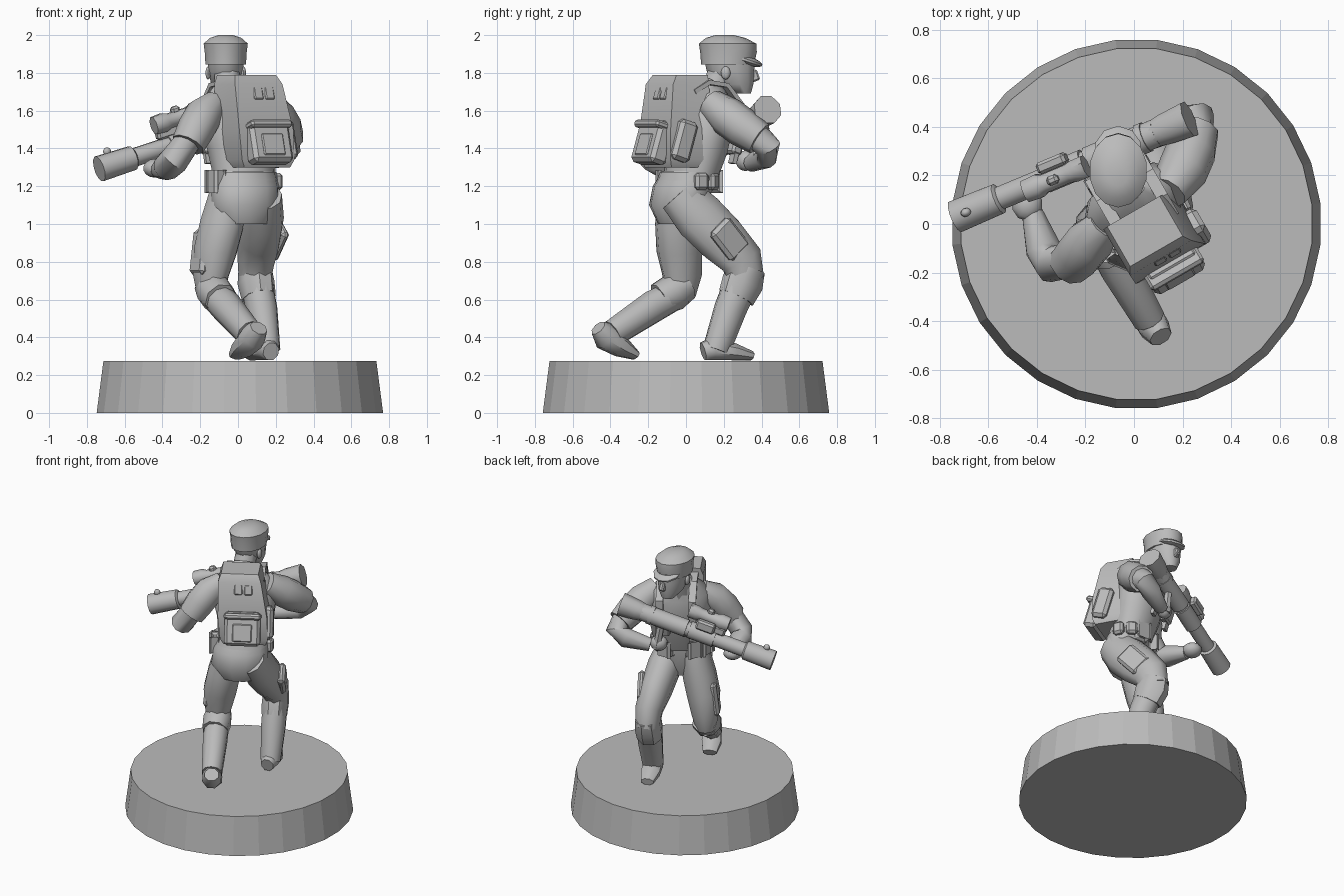
import bpy, bmesh, math
from mathutils import Vector, Matrix

grey = bpy.data.materials.new("mid grey")
grey.diffuse_color = (0.5, 0.5, 0.5, 1)

TURN = Matrix.Rotation(math.radians(30), 3, 'Z')          # torso heading
LEAN = TURN @ Matrix.Rotation(math.radians(-17), 3, 'X')  # torso heading plus forward lean
SIDE = TURN @ Vector((1, 0, 0))
X, Z = Vector((1, 0, 0)), Vector((0, 0, 1))


def finish(name, bm, smooth=45):
    bmesh.ops.recalc_face_normals(bm, faces=bm.faces)
    me = bpy.data.meshes.new(name)
    bm.to_mesh(me)
    bm.free()
    me.materials.append(grey)
    ob = bpy.data.objects.new(name, me)
    bpy.context.collection.objects.link(ob)
    if smooth:
        bpy.ops.object.select_all(action='DESELECT')
        ob.select_set(True)
        bpy.context.view_layer.objects.active = ob
        bpy.ops.object.shade_smooth_by_angle(angle=math.radians(smooth))
    return ob


def tube(name, rings, side=X, n=10, smooth=45, axis=None):
    """Skin rings (x, y, z, half width, half depth), square to their path or to a fixed axis."""
    bm = bmesh.new()
    pts = [Vector(r[:3]) for r in rings]
    grow = 1 / math.cos(math.pi / n) if n == 4 else 1
    loops = []
    for i, r in enumerate(rings):
        t = axis or (pts[min(i + 1, len(pts) - 1)] - pts[max(i - 1, 0)]).normalized()
        s = (side - t * side.dot(t)).normalized()
        u = t.cross(s)
        w, d = r[3] * grow, r[-1] * grow
        loop = []
        for k in range(n):
            a = 2 * math.pi * (k + 0.5) / n
            loop.append(bm.verts.new(pts[i] + s * w * math.cos(a) + u * d * math.sin(a)))
        loops.append(loop)
    for a, b in zip(loops, loops[1:]):
        for k in range(n):
            j = (k + 1) % n
            bm.faces.new((a[k], a[j], b[j], b[k]))
    bm.faces.new(loops[0])
    bm.faces.new(loops[-1])
    return finish(name, bm, smooth)


def box(name, at, size, rot=Matrix.Identity(3), bevel=0.012):
    bm = bmesh.new()
    bmesh.ops.create_cube(bm, size=1)
    for v in bm.verts:
        v.co = Vector(at) + rot @ Vector([c * s for c, s in zip(v.co, size)])
    bmesh.ops.bevel(bm, geom=bm.edges[:], offset=bevel, segments=1, affect='EDGES')
    return finish(name, bm, 30)


def ball(name, at, size, rot=Matrix.Identity(3)):
    bm = bmesh.new()
    bmesh.ops.create_uvsphere(bm, u_segments=10, v_segments=7, radius=1)
    for v in bm.verts:
        v.co = Vector(at) + rot @ Vector([c * s for c, s in zip(v.co, size)])
    return finish(name, bm)


def body(x, y, z):
    """Point in the turned torso frame."""
    return Vector((0.02, 0.06, z)) + TURN @ Vector((x, y, 0))


# Round base
tube("base", [(0.01, 0, 0, 0.763), (0.01, 0, 0.275, 0.727)], n=28, smooth=0)

# Pelvis, torso, neck
tube("pelvis", [(.04, -.03, 1.0, .14, .11), (.04, -.035, 1.1, .195, .15),
                (.04, -.02, 1.2, .19, .145), (.035, .01, 1.28, .17, .125)], SIDE, 12, axis=Z)
tube("torso", [(.035, .02, 1.24, .175, .13), (.02, .06, 1.4, .195, .15), (0, .08, 1.55, .225, .155),
               (-.02, .1, 1.66, .19, .13), (-.04, .15, 1.735, .09, .08)], SIDE, 12)
tube("neck", [(-.05, .13, 1.66, .08), (-.06, .19, 1.82, .07)], n=8)

# Head and cap
tube("head", [(-.065, .3, 1.69, .045, .045), (-.065, .26, 1.74, .08, .1),
              (-.065, .235, 1.81, .095, .13), (-.065, .23, 1.88, .1, .14)], n=12, axis=Z)
box("nose", (-.065, .362, 1.785), (.035, .045, .06), Matrix.Rotation(.35, 3, 'X'), .008)
for s in (-1, 1):
    ball("ear", (-.065 + s * .093, .21, 1.8), (.015, .025, .035))
tube("cap", [(-.065, .22, 1.845, .11, .14), (-.065, .225, 1.91, .114, .15), (-.065, .22, 1.955, .12, .152),
             (-.065, .21, 1.985, .085, .105), (-.065, .205, 2.0, .04, .05)], n=14, axis=Z)
ball("cap_brim", (-.065, .305, 1.872), (.1, .105, .027), Matrix.Rotation(-.32, 3, 'X'))

# Front (right) leg
tube("right_thigh", [(.13, -.04, 1.16, .1, .12), (.125, .07, 1.04, .115, .145), (.11, .19, .92, .11, .14),
                     (.095, .295, .81, .095, .122), (.09, .32, .7, .085, .1)], SIDE)
tube("right_trouser_cuff", [(.09, .325, .77, .085, .1), (.095, .3, .69, .095, .115), (.11, .265, .61, .09, .1)],
     SIDE, 8)
tube("right_shin", [(.1, .29, .68, .085, .095), (.125, .235, .55, .085, .088), (.155, .16, .33, .07, .075)], SIDE)
tube("right_boot", [(.175, .09, .325, .045, .05), (.16, .14, .34, .062, .065), (.115, .25, .323, .068, .048),
                    (.075, .345, .302, .045, .026)], SIDE, 8)
box("right_thigh_pocket", (.2, .23, .92), (.05, .15, .2), TURN @ Matrix.Rotation(math.radians(42), 3, 'X'), .018)

# Rear (left) leg
tube("left_thigh", [(-.05, -.03, 1.16, .1, .12), (-.085, -.035, 1.0, .115, .135), (-.12, -.035, .86, .115, .125),
                    (-.145, -.02, .73, .095, .11), (-.145, -.03, .62, .07, .085)], SIDE)
tube("left_trouser_cuff", [(-.15, .0, .68, .085, .085), (-.12, -.07, .635, .1, .1), (-.09, -.14, .6, .09, .09)],
     SIDE, 8)
tube("left_shin", [(-.14, -.03, .64, .08, .08), (-.06, -.18, .56, .085, .088), (.06, -.39, .42, .07, .075)], SIDE)
tube("left_boot", [(.11, -.465, .45, .05, .045), (.08, -.42, .405, .068, .08), (.03, -.34, .345, .07, .055),
                   (-.005, -.27, .305, .05, .026)], SIDE, 8)
box("left_thigh_pocket", (-.195, -.05, .85), (.06, .14, .24), TURN @ Matrix.Rotation(.12, 3, 'Y'), .02)

# Left arm, supporting the tube
tube("left_sleeve", [(-.12, -.0, 1.64, .07), (-.18, -.07, 1.58, .1), (-.225, -.125, 1.5, .1),
                     (-.265, -.165, 1.42, .09)])
tube("left_forearm", [(-.25, -.15, 1.46, .07), (-.34, -.165, 1.335, .078), (-.375, -.1, 1.305, .075),
                      (-.42, .05, 1.285, .045)])
ball("left_hand", (-.44, .08, 1.295), (.065, .07, .05))

# Right arm, elbow forward, hand at the grip
tube("right_sleeve", [(.14, .13, 1.64, .08), (.2, .22, 1.57, .105), (.235, .3, 1.51, .105), (.262, .39, 1.45, .09)])
tube("right_forearm", [(.25, .36, 1.48, .075), (.265, .435, 1.405, .07), (.2, .42, 1.36, .068),
                       (.05, .345, 1.32, .045)], Z)
ball("right_hand", (.0, .315, 1.335), (.06, .05, .055), TURN)

# Tube weapon
START, AXIS = Vector((-.735, .03, 1.292)), Vector((.883, .369, .288)).normalized()
UP = (Z - AXIS * AXIS.z).normalized()
GUN = Matrix((AXIS, UP.cross(AXIS), UP)).transposed()


def gun(s, side=0, up=0):
    return START + GUN @ Vector((s, side, up))


def gun_tube(name, *rings, side=0, up=0, n=12):
    return tube(name, [(*gun(s, side, up), r) for s, r in rings], UP, n)


gun_tube("launcher_barrel", (.15, .05), (.95, .05))
gun_tube("launcher_muzzle", (0, .07), (.2, .066), (.21, .052))
gun_tube("launcher_collar", (.42, .06), (.6, .06))
gun_tube("launcher_body", (.62, .062), (.94, .06))
gun_tube("launcher_rear", (.92, .058), (.98, .07), (1.09, .08), n=8)
gun_tube("launcher_rear_band", (.86, .066), (.89, .066))
ball("muzzle_sight", gun(.07, 0, .075), (.022, .018, .022), GUN)
box("scope_mount", gun(.45, 0, .075), (.17, .055, .06), GUN)
gun_tube("scope", (.36, .05), (.42, .054), (.45, .042), (.56, .042), (.59, .05), (.64, .05),
         side=-.015, up=.13, n=8)
box("scope_knob", gun(.5, -.015, .175), (.05, .04, .04), GUN)
box("sight_box", gun(.5, .05, .09), (.13, .05, .07), GUN)
tube("launcher_grip", [(*gun(.79, 0, -.04), .025), (*gun(.77, 0, -.22), .028)], AXIS, 6)

# Backpack with pockets
tube("backpack", [(.105, -.06, 1.3, .14, .1), (.103, -.062, 1.34, .16, .115), (.09, -.06, 1.5, .165, .12),
                  (.055, -.045, 1.74, .145, .11), (.045, -.03, 1.79, .125, .095)], SIDE, 4, 30, Z)
OUT = TURN @ Vector((0, -1, 0))
PACK = Vector((.1, -.07, 0))


def on_pack(name, x, out, z, size, bevel=.012):
    box(name, PACK + SIDE * x + OUT * out + Z * z, size, LEAN, bevel)


on_pack("pack_lower_pocket", .0, .12, 1.43, (.24, .1, .23), .02)
on_pack("pack_pocket_flap", .0, .13, 1.525, (.25, .08, .04))
on_pack("pack_patch_pocket", .0, .17, 1.42, (.13, .025, .12), .006)
for s in (-1, 1):
    on_pack("pack_buckle", s * .034, .065, 1.69, (.055, .03, .07), .006)
on_pack("pack_side_pouch", .165, .03, 1.44, (.07, .11, .22), .02)

# Shoulder straps, belt and pouches
for s in (-1, 1):
    path = [(-.09, 1.7), (.0, 1.75), (.11, 1.735), (.2, 1.63), (.2, 1.5), (.15, 1.32)]
    tube("shoulder_strap", [(*body(s * .11, y, z), .025, .012) for y, z in path], SIDE, 4, 30)
    box("chest_pouch", body(s * .09, .18, 1.43), (.1, .06, .13), LEAN)
tube("belt", [(.038, -.005, 1.23, .185, .14), (.035, .01, 1.275, .18, .137)], SIDE, 12, axis=Z)
for deg in (-5, 30, 60, 120, 150, 185):
    a = math.radians(deg)
    spot = Vector((.037, .0, 1.225)) + TURN @ Vector((.185 * math.cos(a), .145 * math.sin(a), 0))
    box("belt_pouch", spot, (.05, .075, .09), TURN @ Matrix.Rotation(a, 3, 'Z'), .015)
